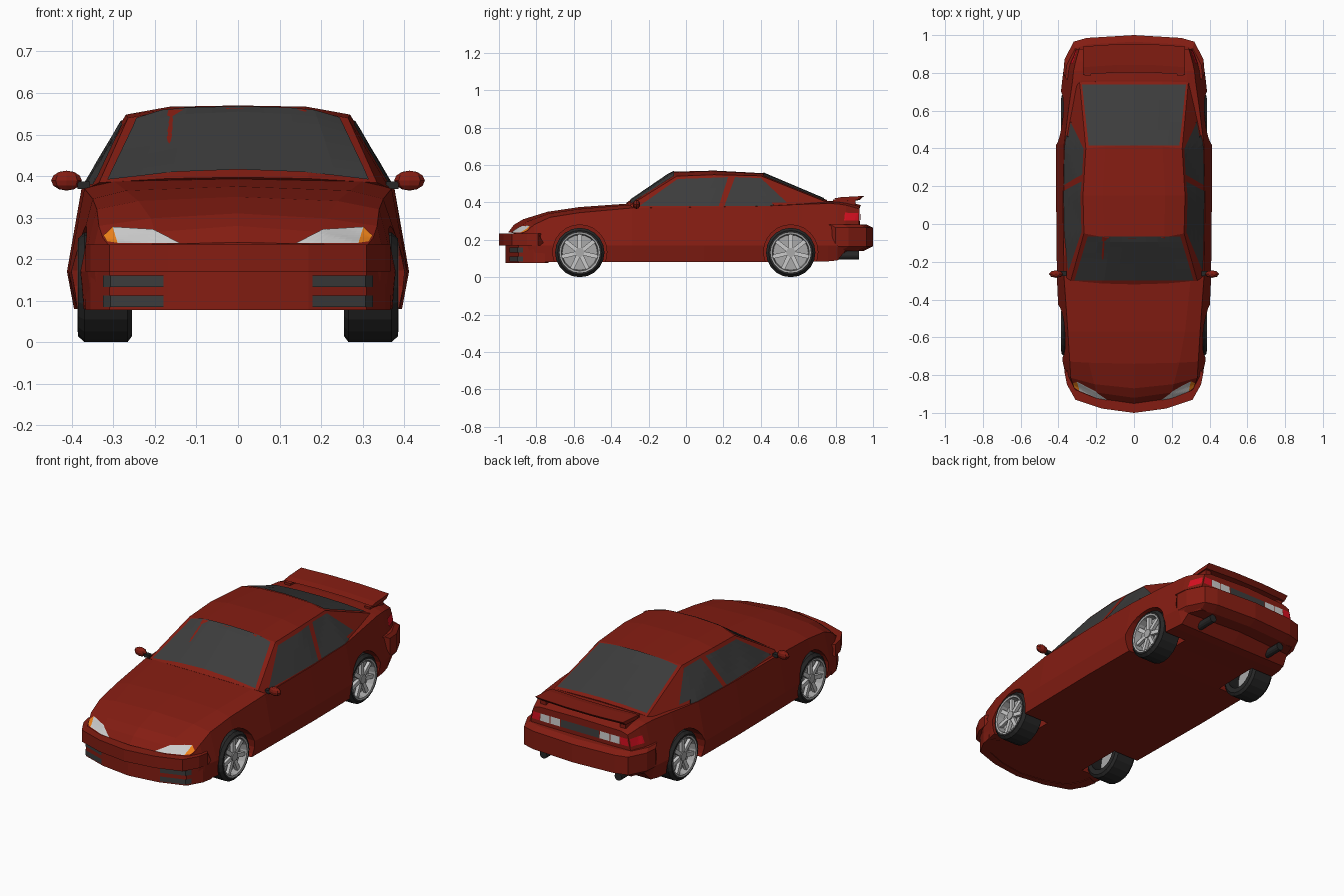
import bpy, bmesh
from math import cos, sin, pi
from mathutils import Vector, Matrix
from mathutils.bvhtree import BVHTree

if "Cube" in bpy.data.objects:
    bpy.data.objects.remove(bpy.data.objects["Cube"])

def material(name, r, g, b):
    m = bpy.data.materials.new(name)
    m.diffuse_color = (r, g, b, 1)
    m.use_nodes = True
    m.node_tree.nodes["Principled BSDF"].inputs["Base Color"].default_value = m.diffuse_color
    return m

RED = material("red_paint", .23, .012, .006)
GLASS = material("dark_glass", .045, .045, .045)
BLACK = material("black_rubber", .02, .02, .02)
SILVER = material("silver", .4, .4, .4)
LENS = material("clear_lens", .65, .65, .65)
ORANGE = material("orange_lens", .85, .22, .01)
TAIL = material("red_lens", .7, .005, .015)

def finish(name, bm, mat, recalc=True):
    if recalc:
        bmesh.ops.recalc_face_normals(bm, faces=bm.faces)
    me = bpy.data.meshes.new(name)
    bm.to_mesh(me)
    bm.free()
    me.materials.append(mat)
    ob = bpy.data.objects.new(name, me)
    bpy.context.collection.objects.link(ob)
    return ob

def loft(name, rings, mat, caps=True, loop=False):
    bm = bmesh.new()
    vs = [[bm.verts.new(p) for p in r] for r in rings]
    n = len(vs[0])
    pairs = list(zip(vs, vs[1:])) + ([(vs[-1], vs[0])] if loop else [])
    for a, b in pairs:
        for i in range(n):
            j = (i + 1) % n
            bm.faces.new((a[i], a[j], b[j], b[i]))
    if caps and not loop:
        bm.faces.new(vs[0])
        bm.faces.new(vs[-1])
    return finish(name, bm, mat)

def box(name, centre, size, mat):
    bm = bmesh.new()
    bmesh.ops.create_cube(bm, size=1, matrix=Matrix.Translation(centre) @ Matrix.Diagonal((*size, 1)))
    return finish(name, bm, mat)

def tube(name, centre, r, depth, axis, mat, n=12):
    bm = bmesh.new()
    rot = Matrix.Rotation(pi / 2, 4, axis)
    bmesh.ops.create_cone(bm, cap_ends=True, segments=n, radius1=r, radius2=r, depth=depth,
                          matrix=Matrix.Translation(centre) @ rot)
    return finish(name, bm, mat)

def panel(name, target, corners, direction, mat, n=8, off=.004):
    """Thin patch: a four-cornered grid projected onto the target surface."""
    tree = BVHTree.FromObject(target, bpy.context.evaluated_depsgraph_get())
    d = Vector(direction)
    a, b, c, e = (Vector(p) for p in corners)
    bm = bmesh.new()
    grid = []
    for i in range(n + 1):
        row = []
        for j in range(n + 1):
            u, v = i / n, j / n
            p = a.lerp(b, u).lerp(e.lerp(c, u), v)
            hit = tree.ray_cast(p - d * 3, d)[0] or p
            row.append(bm.verts.new(hit - d * off))
        grid.append(row)
    for i in range(n):
        for j in range(n):
            bm.faces.new((grid[i][j], grid[i + 1][j], grid[i + 1][j + 1], grid[i][j + 1]))
    bm.normal_update()
    if sum(f.normal.dot(d) for f in bm.faces) > 0:
        bmesh.ops.reverse_faces(bm, faces=bm.faces)
    return finish(name, bm, mat, recalc=False)

def mirrored(half):
    """Ring from a half outline, skipping points on the centre line."""
    return half + [Vector((-p.x, p.y, p.z)) for p in reversed(half) if p.x > 1e-6]

# Lower body: y, plan curve, bottom z, bottom x, waist x, shoulder x, z, top x, z, centre z
stations = [
    (-.95, .70, .08, .30, .31, .31, .232, .20, .236, .240),
    (-.92, .70, .08, .335, .345, .325, .250, .20, .265, .280),
    (-.87, .50, .08, .35, .362, .335, .280, .21, .298, .310),
    (-.74, .10, .08, .37, .378, .340, .320, .24, .340, .350),
    (-.57, 0, .08, .385, .395, .350, .345, .27, .365, .375),
    (-.29, 0, .08, .39, .408, .370, .370, .30, .388, .395),
    (.10, 0, .08, .395, .412, .376, .375, .30, .377, .380),
    (.42, 0, .08, .392, .412, .370, .380, .30, .382, .385),
    (.62, 0, .085, .375, .396, .345, .390, .29, .394, .396),
    (.76, 0, .085, .36, .380, .325, .394, .28, .403, .408),
    (.81, 0, .09, .35, .374, .320, .392, .28, .402, .408),
    (.875, -.2, .14, .34, .366, .310, .385, .27, .395, .402),
    (.935, -.1, .14, .31, .330, .290, .365, .25, .378, .385)]
rings = []
for y, c, zb, xb, xw, xs, zs, xh, zh, zc in stations:
    half = [(0, zb), (xb, zb), (xw, .17), (xs, zs), (xh, zh), (0, zc)]
    rings.append(mirrored([Vector((x, y + c * x * x, z)) for x, z in half]))
body = loft("lower_body", rings, RED)

# Wheel arches cut out of the body
WHEELS = [(s, y) for s in (-1, 1) for y in (-.568, .56)]
for s, y in WHEELS:
    cutter = tube("arch_cutter", (s * .38, y, .135), .145, .30, 'Y', BLACK, 24)
    mod = body.modifiers.new("arch", 'BOOLEAN')
    mod.object, mod.operation, mod.solver = cutter, 'DIFFERENCE', 'EXACT'
    bpy.context.view_layer.objects.active = body
    bpy.ops.object.modifier_apply(modifier=mod.name)
    bpy.data.objects.remove(cutter)

# Cabin: each row is base, roof edge, mid and centre at one station
cabin_rows = [
    [(.365, -.28, .37), (.335, -.30, .384), (.17, -.315, .394), (0, -.32, .397)],
    [(.370, -.06, .372), (.265, -.05, .540), (.16, -.07, .560), (0, -.075, .564)],
    [(.374, .15, .372), (.270, .15, .548), (.165, .15, .567), (0, .15, .570)],
    [(.366, .42, .376), (.255, .40, .542), (.15, .41, .553), (0, .415, .556)],
    [(.305, .75, .390), (.288, .75, .402), (.15, .755, .409), (0, .755, .412)]]
cabin = loft("cabin", [mirrored([Vector(p) for p in r]) for r in cabin_rows], RED)

# Bumpers swept round the plan outline
def bumper(name, path, section):
    full = [(-x, y) for x, y in reversed(path[1:])] + path
    return loft(name, [[(x * sx, y * sy + dy, z) for sx, sy, dy, z in section] for x, y in full], RED)

front_bumper = bumper(
    "front_bumper", [(0, -1), (.17, -.977), (.31, -.93), (.355, -.85), (.367, -.79)],
    [(1, 1, 0, .17), (1, 1, 0, .235), (.85, .93, 0, .235), (.85, .93, 0, .077), (1, 1, .035, .077), (1, 1, .035, .17)])
bumper("rear_bumper", [(0, 1), (.25, .985), (.32, .965), (.368, .87), (.374, .80)],
       [(.97, .965, 0, .282), (1, 1, 0, .265), (1, 1, 0, .165), (.96, .95, 0, .14), (.8, .9, 0, .14), (.8, .9, 0, .282)])

# Windscreen and rear window
panel("windscreen", cabin, [(-.315, -.298, 0), (.315, -.298, 0), (.245, -.065, 0), (-.245, -.065, 0)], (0, 0, -1), GLASS)
panel("rear_window", cabin, [(-.275, .738, 0), (.275, .738, 0), (.24, .415, 0), (-.24, .415, 0)], (0, 0, -1), GLASS)

# Everything repeated left and right
for s, side in ((-1, "left"), (1, "right")):
    def side_panel(name, target, yz, mat):
        panel(f"{side}_{name}", target, [(0, y, z) for y, z in yz], (-s, 0, 0), mat)

    def end_panel(name, target, xz, d, mat):
        panel(f"{side}_{name}", target, [(s * x, 0, z) for x, z in xz], (0, d, 0), mat)

    side_panel("door_window", cabin, [(-.25, .38), (.175, .38), (.225, .535), (-.045, .525)], GLASS)
    side_panel("quarter_window", cabin, [(.205, .38), (.56, .38), (.40, .53), (.262, .535)], GLASS)
    end_panel("headlight", body, [(.14, .239), (.29, .239), (.302, .278), (.205, .272)], 1, LENS)
    end_panel("indicator", body, [(.29, .239), (.316, .243), (.324, .257), (.302, .278)], 1, ORANGE)
    for z in (.085, .133):
        end_panel("bumper_slat", front_bumper, [(.18, z), (.325, z), (.325, z + .027), (.18, z + .027)], 1, GLASS)
    end_panel("tail_centre", body, [(0, .305), (.118, .305), (.118, .345), (0, .345)], -1, GLASS)
    end_panel("reverse_light", body, [(.122, .305), (.182, .305), (.182, .345), (.122, .345)], -1, LENS)
    end_panel("outer_light", body, [(.187, .305), (.245, .305), (.242, .345), (.187, .345)], -1, LENS)
    end_panel("tail_light", body, [(.249, .305), (.298, .305), (.29, .345), (.246, .345)], -1, TAIL)
    side_panel("tail_side_light", body, [(.845, .303), (.922, .303), (.922, .343), (.85, .345)], TAIL)

    # Door mirror and stalk
    bm = bmesh.new()
    bmesh.ops.create_uvsphere(bm, u_segments=8, v_segments=6, radius=1,
                              matrix=Matrix.Translation((s * .413, -.265, .389)) @ Matrix.Diagonal((.037, .02, .024, 1)))
    finish(side + "_mirror", bm, RED)
    box(side + "_mirror_stalk", (s * .372, -.262, .378), (.03, .024, .018), BLACK)

    # Exhaust and spoiler leg
    tube(side + "_exhaust", (s * .23, .865, .117), .022, .12, 'X', BLACK)
    box(side + "_spoiler_leg", (s * .245, .845, .40), (.035, .12, .03), RED)

# Rear spoiler
wing = [(.79, .421), (.83, .428), (.94, .434), (.915, .412), (.82, .406)]
loft("spoiler", [[(x, y + (.012 if abs(x) < .1 else 0), z) for y, z in wing] for x in (-.27, -.09, .09, .27)], RED)

# Wheels: turned tyre and rim, with spokes and hub
def lathe(name, profile, s, y, mat, n=20):
    rings = [[(s * x, y + r * cos(a), .132 + r * sin(a)) for x, r in profile]
             for a in (2 * pi * k / n for k in range(n))]
    return loft(name, rings, mat, loop=True)

for s, y in WHEELS:
    tag = ("left" if s < 0 else "right") + ("_front" if y < 0 else "_rear")
    lathe(tag + "_tyre", [(.255, .09), (.255, .117), (.266, .132), (.37, .132), (.385, .118), (.385, .106), (.34, .103)], s, y, BLACK)
    lathe(tag + "_rim", [(.386, .108), (.384, .099), (.345, .094), (.345, .004), (.335, .004), (.335, .106)], s, y, SILVER)
    tube(tag + "_hub", (s * .36, y, .132), .025, .04, 'Y', SILVER, 10)
    bm = bmesh.new()
    for k in range(7):
        m = (Matrix.Translation((s * .365, y, .132)) @ Matrix.Rotation(2 * pi * k / 7, 4, 'X')
             @ Matrix.Translation((0, 0, .058)) @ Matrix.Diagonal((.018, .022, .084, 1)))
        bmesh.ops.create_cube(bm, size=1, matrix=m)
    finish(tag + "_spokes", bm, LENS)
